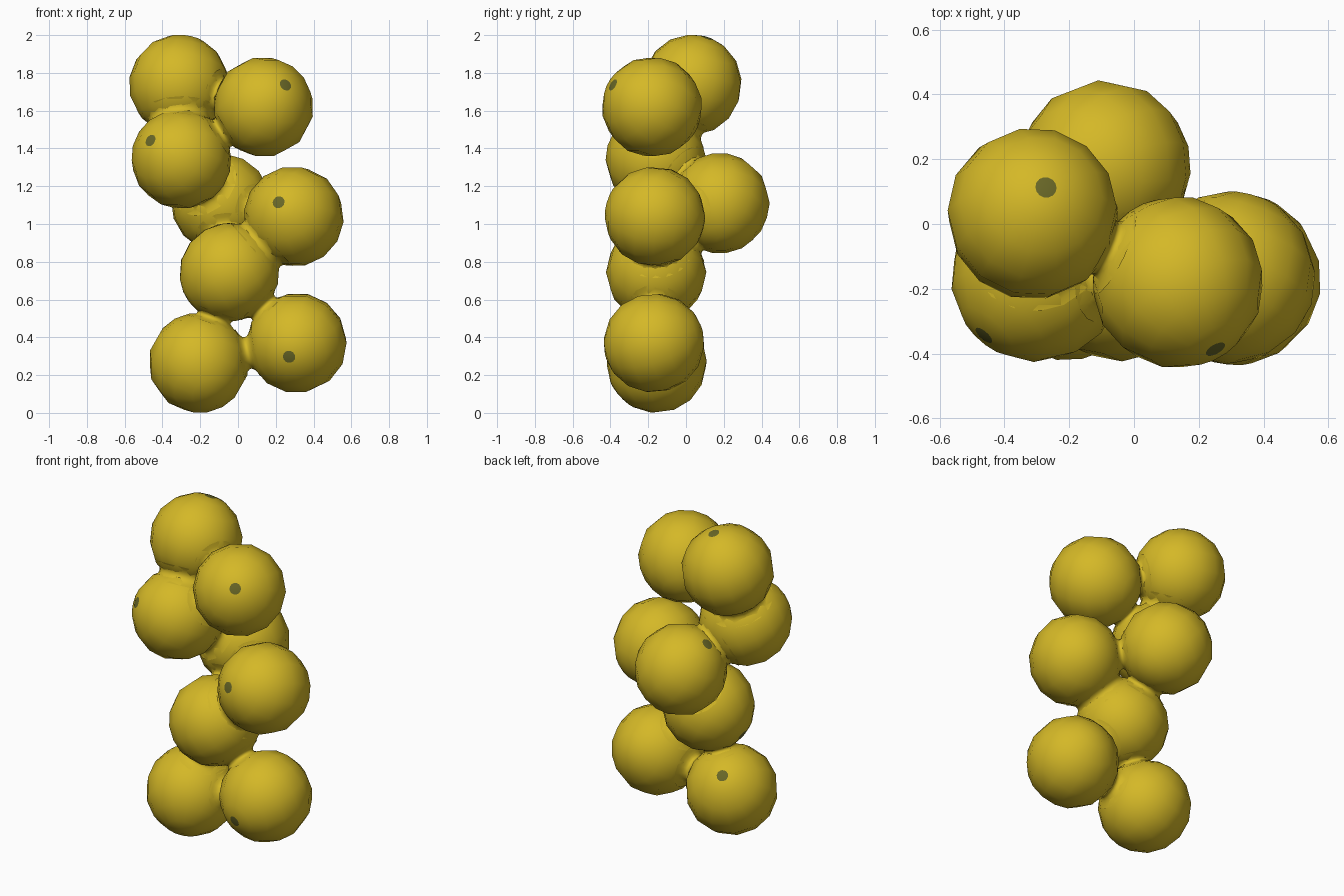
import bpy, bmesh, math
from mathutils import Vector

if "Cube" in bpy.data.objects:
    bpy.data.objects.remove(bpy.data.objects["Cube"])

R = 0.266


def material(name, rgb):
    m = bpy.data.materials.new(name)
    m.diffuse_color = (*rgb, 1)
    m.use_nodes = True
    m.node_tree.nodes["Principled BSDF"].inputs["Base Color"].default_value = m.diffuse_color
    return m


yellow = material("yellow", (0.66, 0.48, 0.02))
olive = material("dark olive", (0.14, 0.135, 0.02))


def revolve(name, profile, origin, axis, sides, cap_start=False, cap_end=False):
    """Spin (height, radius) points around an axis; the end cap becomes the spot."""
    rot = Vector(axis).to_track_quat('Z', 'Y')
    bm = bmesh.new()
    rings = []
    for h, r in profile:
        ring = []
        for i in range(sides):
            a = 2 * math.pi * i / sides
            p = Vector((r * math.cos(a), r * math.sin(a), h))
            ring.append(bm.verts.new(Vector(origin) + rot @ p))
        rings.append(ring)
    for lo, hi in zip(rings, rings[1:]):
        for i in range(sides):
            j = (i + 1) % sides
            bm.faces.new((lo[i], lo[j], hi[j], hi[i]))
    if cap_start:
        bm.faces.new(rings[0][::-1])
    if cap_end:
        bm.faces.new(rings[-1]).material_index = 1
    for f in bm.faces:
        f.smooth = True
    me = bpy.data.meshes.new(name)
    bm.to_mesh(me)
    bm.free()
    me.materials.append(yellow)
    me.materials.append(olive)
    ob = bpy.data.objects.new(name, me)
    bpy.context.collection.objects.link(ob)
    return ob


# Balls: centre and direction of the dark spot
balls = {
    "top_left": ((-0.312, 0.032, 1.737), (0.04, 0.08, 0.245)),
    "top_right": ((0.135, -0.18, 1.62), (0.11, -0.195, 0.11)),
    "upper_left": ((-0.30, -0.16, 1.345), (-0.16, -0.18, 0.095)),
    "back": ((-0.09, 0.178, 1.11), (-0.171, -0.013, 0.196)),
    "middle_right": ((0.295, -0.165, 1.04), (-0.08, -0.24, 0.075)),
    "middle": ((-0.045, -0.158, 0.745), (-0.227, -0.007, -0.13)),
    "bottom_right": ((0.312, -0.17, 0.37), (-0.04, -0.24, -0.07)),
    "bottom_left": ((-0.208, -0.155, 0.265), (-0.067, 0.187, 0.17)),
}
angles = [math.pi - 0.12] + [math.pi * k / 8 for k in range(7, 0, -1)] + [0.125]
ball_profile = [(R * math.cos(a), R * math.sin(a)) for a in angles]
for name, (centre, spot) in balls.items():
    revolve(name + "_ball", ball_profile, centre, spot, 14, True, True)

# Necks: short concave fillets where neighbouring balls join
joins = [
    ("top_left", "top_right"), ("top_left", "upper_left"),
    ("top_right", "upper_left"), ("upper_left", "back"),
    ("back", "middle_right"), ("back", "middle"),
    ("middle_right", "middle"), ("middle", "bottom_left"),
    ("middle", "bottom_right"), ("bottom_right", "bottom_left"),
]
for a, b in joins:
    pa, pb = Vector(balls[a][0]), Vector(balls[b][0])
    half = (pb - pa).length / 2
    cross = math.sqrt(max(R * R - half * half, 0))
    waist = max(0.085, cross + 0.012)
    theta = math.asin(waist / R) + 0.22
    end_r, end_h = 0.985 * R * math.sin(theta), half - 0.985 * R * math.cos(theta)
    profile = []
    for k in range(-4, 5):
        t = k / 4
        profile.append((t * end_h, waist + (end_r - waist) * t * t))
    revolve(a + "_to_" + b + "_neck", profile, (pa + pb) / 2, pb - pa, 16)
